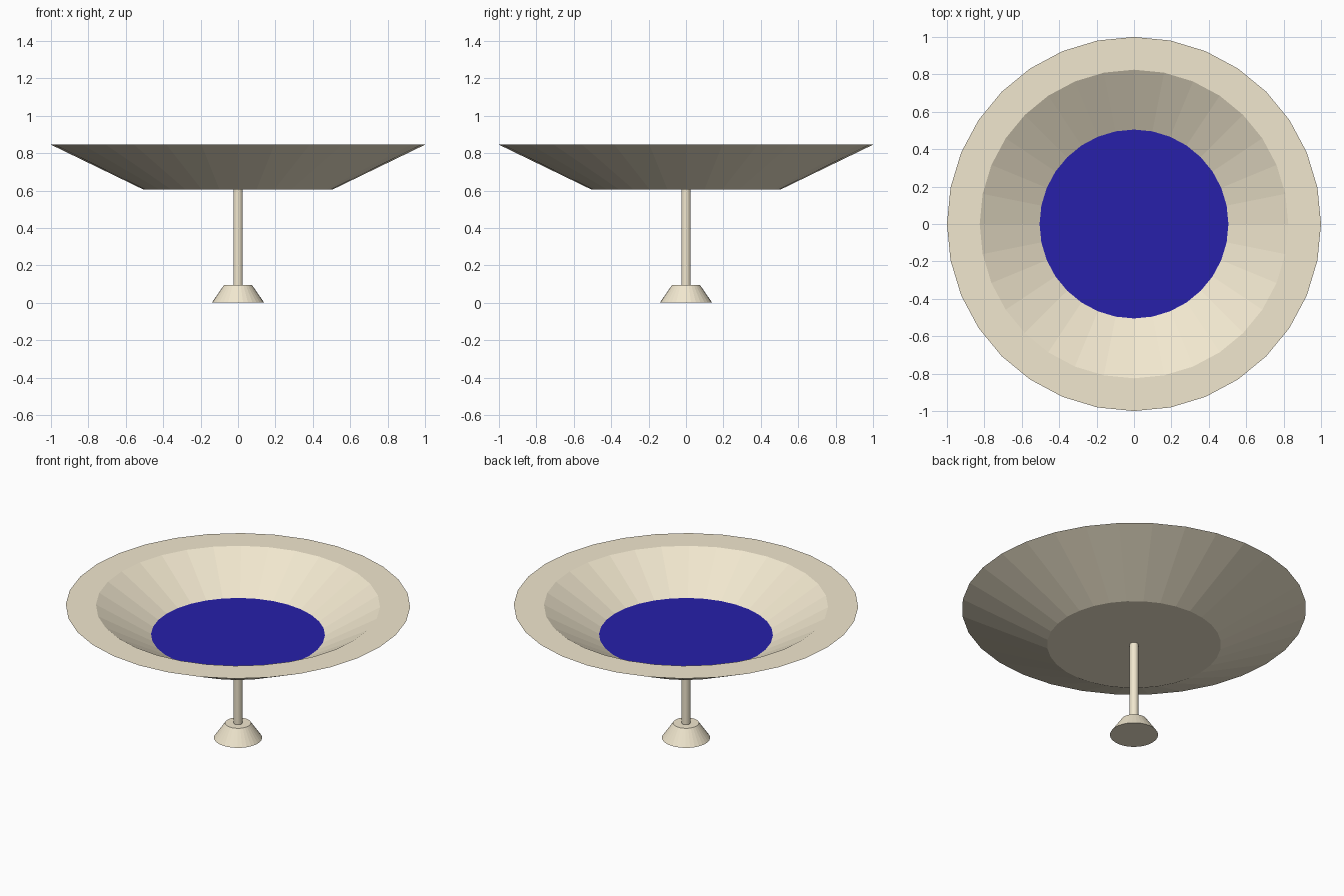
import bpy, bmesh, math

if "Cube" in bpy.data.objects:
    bpy.data.objects.remove(bpy.data.objects["Cube"])

SIDES = 32

def material(name, color):
    m = bpy.data.materials.new(name)
    m.diffuse_color = (*color, 1)
    m.use_nodes = True
    m.node_tree.nodes["Principled BSDF"].inputs["Base Color"].default_value = m.diffuse_color
    return m

cream = material("cream", (0.88, 0.80, 0.62))
blue = material("blue", (0.02, 0.014, 0.40))

def lathe(name, profile, mats, top_index=0):
    """Turn an (r, z) profile into a flat-shaded solid with capped ends."""
    bm = bmesh.new()
    rings = []
    for r, z in profile:
        rings.append([bm.verts.new((r * math.cos(2 * math.pi * i / SIDES),
                                    r * math.sin(2 * math.pi * i / SIDES), z))
                      for i in range(SIDES)])
    for a, b in zip(rings, rings[1:]):
        for i in range(SIDES):
            j = (i + 1) % SIDES
            bm.faces.new((a[i], a[j], b[j], b[i]))
    bm.faces.new(rings[0][::-1])
    bm.faces.new(rings[-1]).material_index = top_index
    bmesh.ops.recalc_face_normals(bm, faces=bm.faces)
    mesh = bpy.data.meshes.new(name)
    bm.to_mesh(mesh)
    bm.free()
    for m in mats:
        mesh.materials.append(m)
    obj = bpy.data.objects.new(name, mesh)
    bpy.context.collection.objects.link(obj)
    return obj

# Flared foot
lathe("foot", [(0.14, 0), (0.075, 0.095)], [cream])
# Thin stem
lathe("stem", [(0.025, 0.095), (0.025, 0.605)], [cream])
# Wide dish with a flat rim and a blue floor
lathe("dish", [(0.505, 0.605), (1.0, 0.845), (0.825, 0.845), (0.505, 0.66)],
      [cream, blue], top_index=1)
